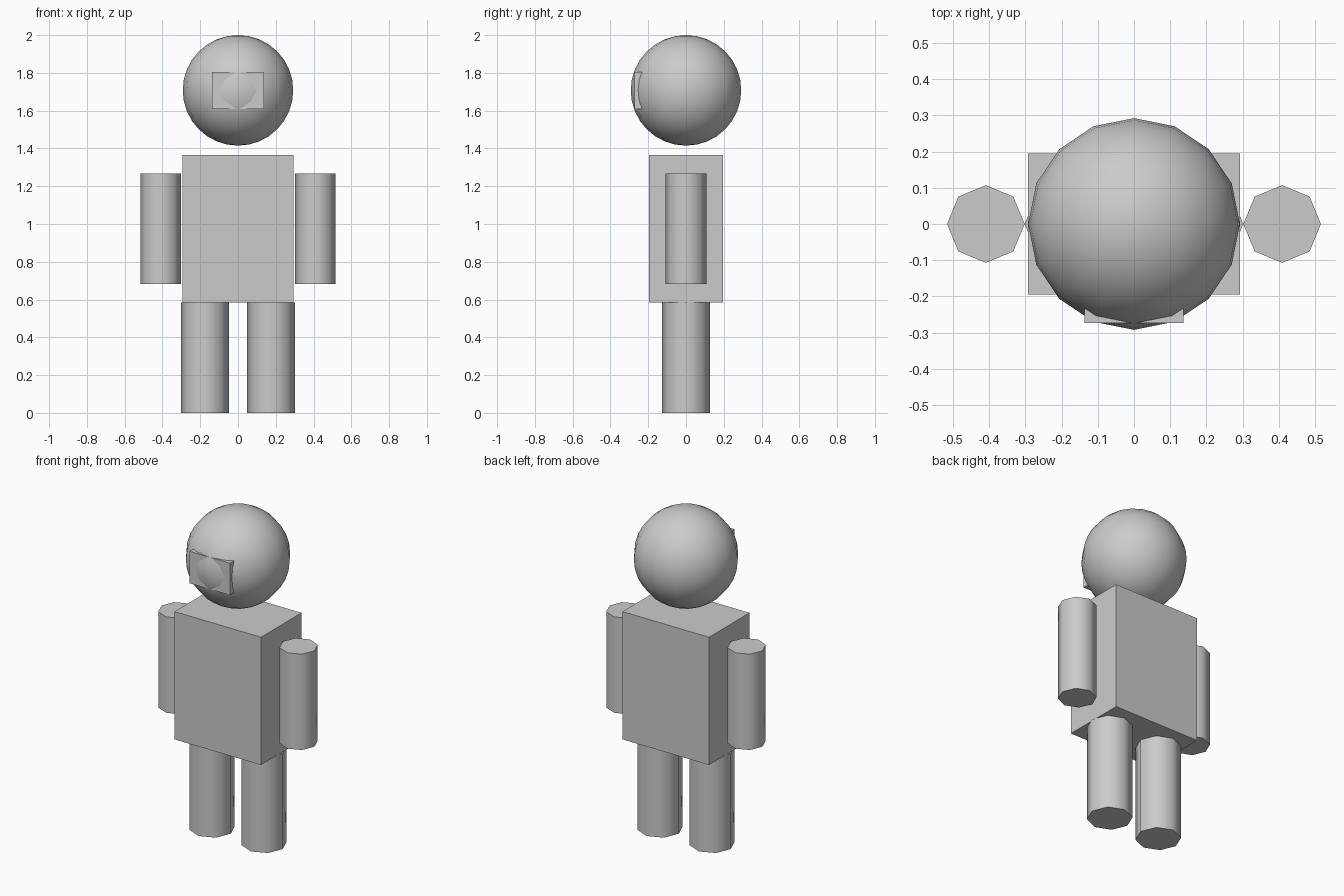
import bpy
from math import radians

if "Cube" in bpy.data.objects:
    bpy.data.objects.remove(bpy.data.objects["Cube"])


def smooth(obj):
    # Round the sides, keep the cap edges sharp
    bpy.ops.object.shade_smooth_by_angle(angle=radians(50))
    return obj


def box(name, size, centre):
    bpy.ops.mesh.primitive_cube_add(size=1, location=centre)
    obj = bpy.context.object
    obj.name = name
    obj.scale = size
    bpy.ops.object.transform_apply(location=False, rotation=False, scale=True)
    return obj


def limb(name, radius, height, centre):
    bpy.ops.mesh.primitive_cylinder_add(vertices=8, radius=radius, depth=height, location=centre)
    bpy.context.object.name = name
    return smooth(bpy.context.object)


# Torso block
box("torso", (0.585, 0.39, 0.78), (0, 0, 0.975))

# Arms and legs, eight-sided, one pair per side
for side, sx in (("left", -1), ("right", 1)):
    limb(f"{side}_arm", 0.1073, 0.585, (sx * 0.4095, 0, 0.975))
    limb(f"{side}_leg", 0.1268, 0.585, (sx * 0.1755, 0, 0.2925))

# Floating round head
bpy.ops.mesh.primitive_uv_sphere_add(segments=16, ring_count=16, radius=0.2925, location=(0, 0, 1.7075))
bpy.context.object.name = "head"
smooth(bpy.context.object)

# Face plate sunk into the front of the head
box("face_plate", (0.273, 0.0585, 0.195), (0, -0.2438, 1.7075))
